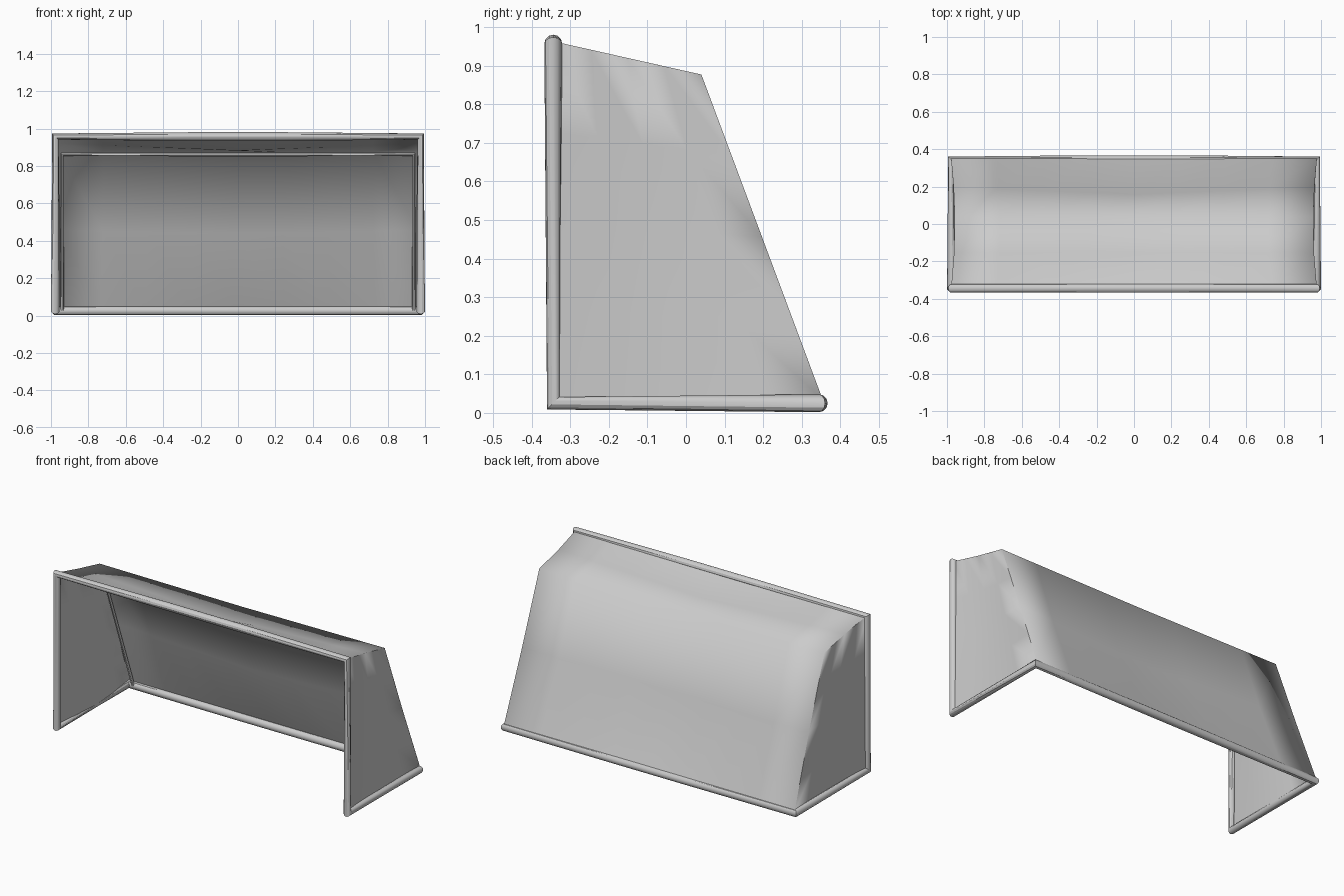
import bpy, bmesh
from math import sin, pi
from mathutils import Vector

if "Cube" in bpy.data.objects:
    bpy.data.objects.remove(bpy.data.objects["Cube"])


def tube(name, pts, radius, cyclic=False):
    cu = bpy.data.curves.new(name, 'CURVE')
    cu.dimensions = '3D'
    cu.bevel_depth = radius
    cu.bevel_resolution = 4
    cu.use_fill_caps = not cyclic
    sp = cu.splines.new('POLY')
    sp.points.add(len(pts) - 1)
    for p, co in zip(sp.points, pts):
        p.co = (*co, 1)
    sp.use_cyclic_u = cyclic
    ob = bpy.data.objects.new(name, cu)
    bpy.context.collection.objects.link(ob)
    bpy.ops.object.select_all(action='DESELECT')
    ob.select_set(True)
    bpy.context.view_layer.objects.active = ob
    bpy.ops.object.convert(target='MESH')
    bpy.ops.object.shade_smooth_by_angle()
    return ob


# Main frame: posts, crossbar, ground bars in one closed loop
X, Y, TOP, LOW = 0.977, 0.344, 0.957, 0.025
half = [(0.25, -Y, TOP), (X, -Y, TOP), (X, -Y, LOW), (X, Y, LOW), (0.25, Y, LOW)]
mirrored = [(-x, y, z) for x, y, z in reversed(half)]
tube("goal_frame", half + mirrored, 0.0232, True)

# Thin rear support: slanted poles and upper rear bar
side = [(0.94, 0.335, 0.03), (0.94, 0.031, 0.861), (0.35, 0.031, 0.861)]
tube("rear_support", side + [(-x, y, z) for x, y, z in reversed(side)], 0.0095)

# Net: roof, back and two side sheets welded together
bm = bmesh.new()


def sheet(a, b, c, d, nu, nv, sag):
    a, b, c, d, sag = map(Vector, (a, b, c, d, sag))
    rows = []
    for j in range(nv + 1):
        v = j / nv
        row = []
        for i in range(nu + 1):
            u = i / nu
            p = a.lerp(b, u).lerp(d.lerp(c, u), v)
            p += sag * (1 - abs(2 * u - 1)) * sin(pi * v)
            row.append(bm.verts.new(p))
        rows.append(row)
    for j in range(nv):
        for i in range(nu):
            bm.faces.new((rows[j][i], rows[j][i + 1], rows[j + 1][i + 1], rows[j + 1][i]))


W = 0.978
FT, RD, BK, FB = (-0.344, 0.963), (0.04, 0.877), (0.354, 0.035), (-0.344, 0.025)
sheet((-W, *FT), (W, *FT), (W, *RD), (-W, *RD), 8, 2, (0, 0, -0.036))
sheet((-W, *RD), (W, *RD), (W, *BK), (-W, *BK), 8, 2, (0, -0.038, -0.014))
for s in (-1, 1):
    sheet((s * W, *FT), (s * W, *RD), (s * W, *BK), (s * W, *FB), 4, 4, (-s * 0.006, 0, 0))
bmesh.ops.remove_doubles(bm, verts=bm.verts, dist=0.001)
# weld side edges onto the coarser roof and back edges
for v in bm.verts:
    # pull the sides in, and let the ridge dip in the middle
    v.co.x *= 1 - 0.02 * (1 - min(1, abs(v.co.y) / 0.345) ** 2)
    near = max(0, 1 - abs(v.co.y - 0.04) / 0.3)
    v.co.z -= 0.006 * (1 - abs(v.co.x)) * near
bmesh.ops.recalc_face_normals(bm, faces=bm.faces)
for f in bm.faces:
    f.smooth = True
me = bpy.data.meshes.new("net")
bm.to_mesh(me)
bm.free()
bpy.context.collection.objects.link(bpy.data.objects.new("net", me))
